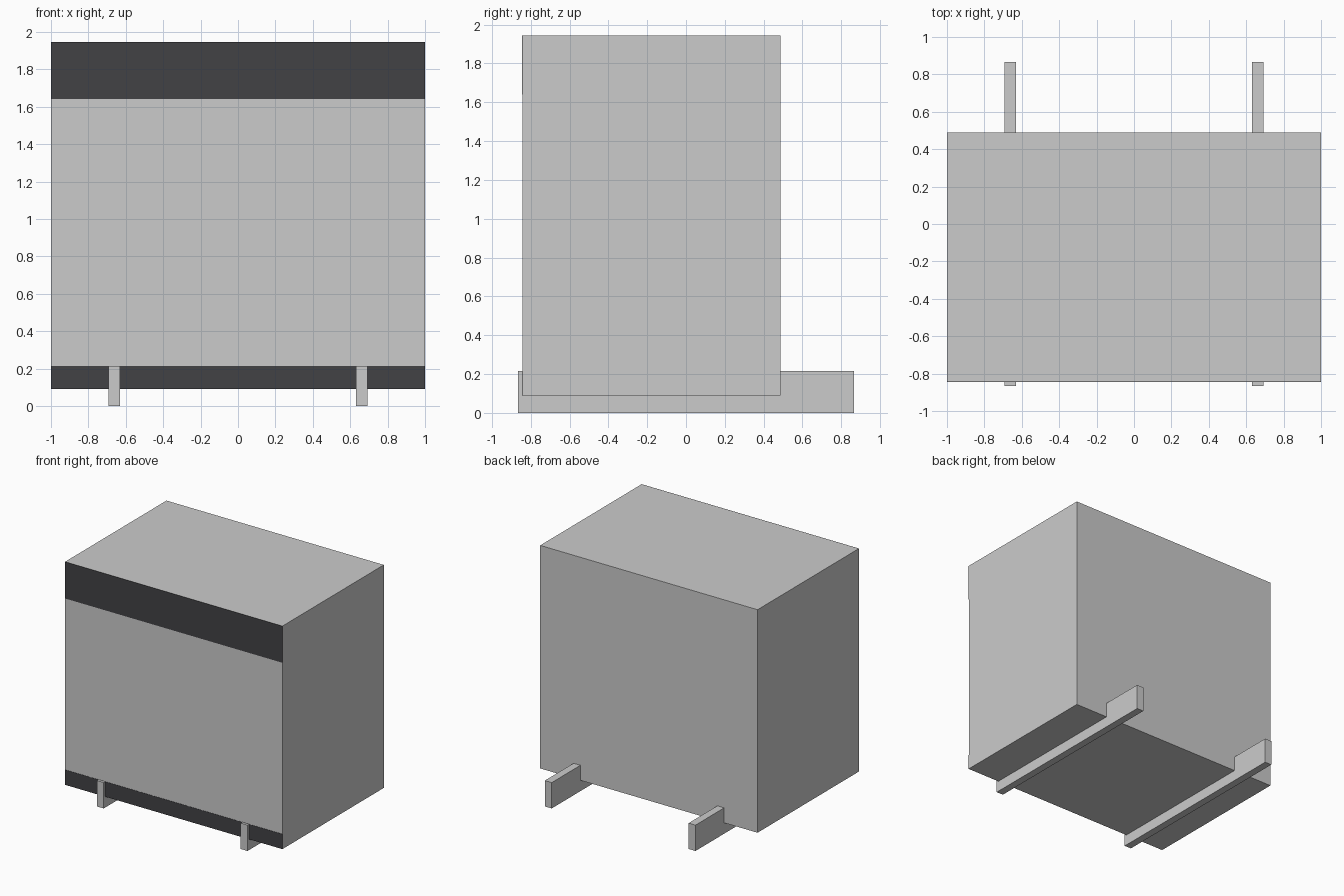
import bpy

if "Cube" in bpy.data.objects:
    bpy.data.objects.remove(bpy.data.objects["Cube"])


def box(name, x, y, z, material=None):
    """Axis-aligned box from (min, max) pairs."""
    lo, hi = zip(x, y, z)
    bpy.ops.mesh.primitive_cube_add(size=1, location=[(a + b) / 2 for a, b in zip(lo, hi)])
    obj = bpy.context.object
    obj.name = name
    obj.scale = [b - a for a, b in zip(lo, hi)]
    bpy.ops.object.transform_apply(location=False, rotation=False, scale=True)
    if material:
        obj.data.materials.append(material)
    return obj


dark = bpy.data.materials.new("dark_panel")
dark.diffuse_color = (0.055, 0.054, 0.06, 1)
dark.use_nodes = True
dark.node_tree.nodes["Principled BSDF"].inputs["Base Color"].default_value = dark.diffuse_color

FRONT, BACK = -0.843, 0.488

# Main cabinet
box("cabinet_body", (-1, 1), (FRONT, BACK), (0.09, 1.945))

# Dark strips across the front, a hair proud of the cabinet
box("top_front_strip", (-1, 1), (FRONT - 0.002, FRONT), (1.64, 1.945), dark)
box("bottom_front_strip", (-1, 1), (FRONT - 0.002, FRONT), (0.09, 0.215), dark)

# Support rails running front to back under the cabinet
for side, label in ((-1, "left"), (1, "right")):
    x = sorted((side * 0.63, side * 0.693))
    box(label + "_base_rail", x, (-0.865, 0.865), (0, 0.215))
